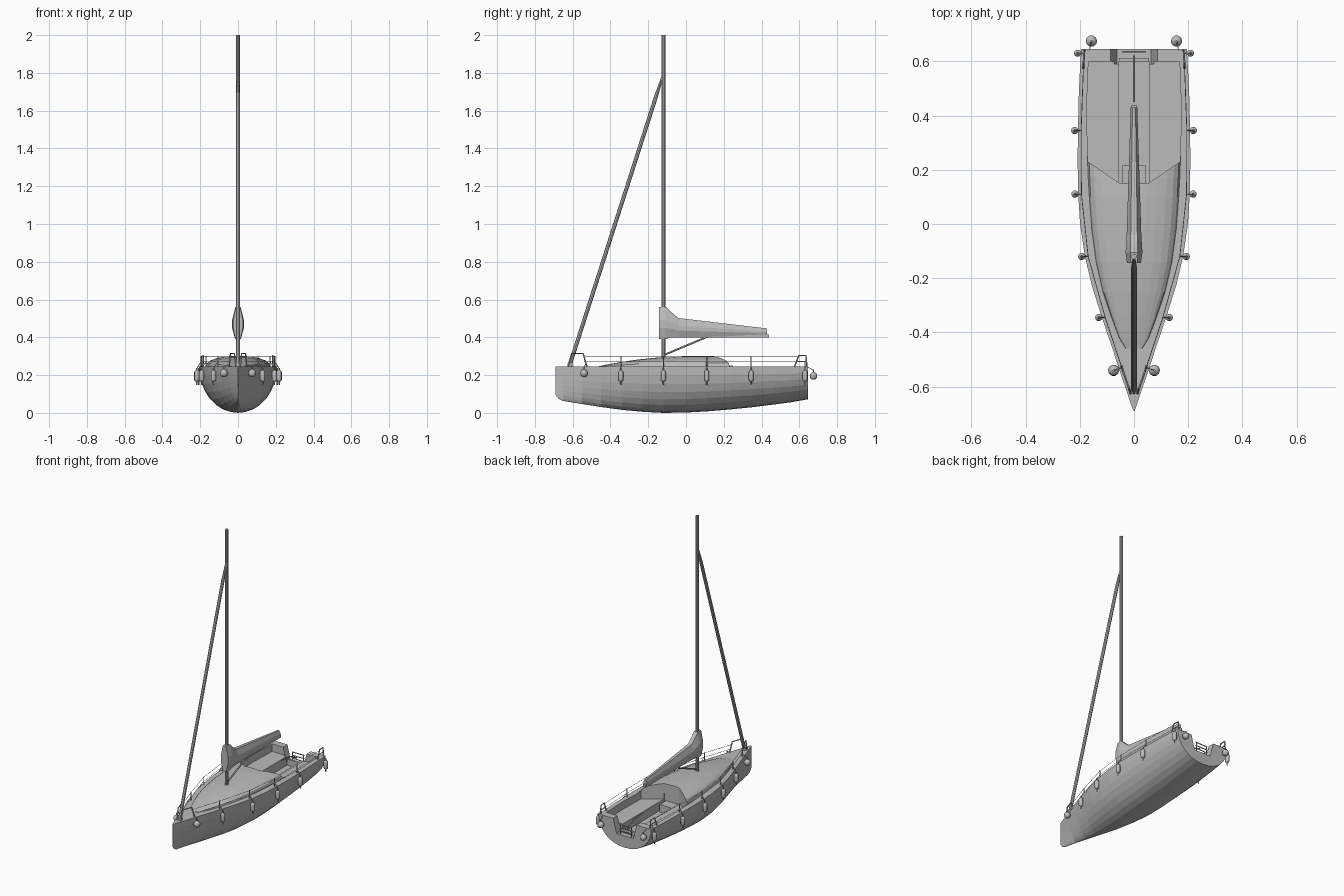
import bpy, bmesh, math
from mathutils import Vector

if "Cube" in bpy.data.objects:
    bpy.data.objects.remove(bpy.data.objects["Cube"])

grey = bpy.data.materials.new("light_grey")
grey.diffuse_color = (0.5, 0.5, 0.5, 1)
grey.use_nodes = True
grey.node_tree.nodes["Principled BSDF"].inputs["Base Color"].default_value = grey.diffuse_color
DECK = 0.246


def finish(name, bm):
    bmesh.ops.recalc_face_normals(bm, faces=bm.faces)
    me = bpy.data.meshes.new(name)
    bm.to_mesh(me)
    bm.free()
    me.materials.append(grey)
    ob = bpy.data.objects.new(name, me)
    bpy.context.collection.objects.link(ob)
    return ob


def loft(name, sections):
    """Skin a row of closed sections and cap both ends."""
    bm = bmesh.new()
    rings = [[bm.verts.new(p) for p in s] for s in sections]
    n = len(rings[0])
    for a, b in zip(rings, rings[1:]):
        for i in range(n):
            j = (i + 1) % n
            bm.faces.new((a[i], a[j], b[j], b[i]))
    bm.faces.new(rings[0])
    bm.faces.new(rings[-1])
    return finish(name, bm)


def prism(name, outline, z0, z1):
    return loft(name, [[(x, y, z) for x, y in outline] for z in (z0, z1)])


def box(name, x0, x1, y0, y1, z0, z1):
    return prism(name, [(x0, y0), (x1, y0), (x1, y1), (x0, y1)], z0, z1)


def tube(name, pts, r, sides=6, r_end=None):
    """Round bar along a path."""
    pts = [Vector(p) for p in pts]
    rings = []
    for i, p in enumerate(pts):
        d = (pts[min(i + 1, len(pts) - 1)] - pts[max(i - 1, 0)]).normalized()
        u = d.cross(Vector((1, 0, 0)) if abs(d.x) < 0.8 else Vector((0, 0, 1))).normalized()
        v = d.cross(u)
        rr = r_end if r_end and i == len(pts) - 1 else r
        rings.append([p + rr * (math.cos(a) * u + math.sin(a) * v)
                      for a in (2 * math.pi * k / sides for k in range(sides))])
    return loft(name, rings)


def lathe(name, x, y, profile, sides=10):
    """Stack of rings about a vertical axis, given as (radius, z)."""
    ob = loft(name, [[(x + r * math.cos(2 * math.pi * k / sides),
                       y + r * math.sin(2 * math.pi * k / sides), z)
                      for k in range(sides)] for r, z in profile])
    ob.data.shade_smooth()
    ob.data.set_sharp_from_angle(angle=math.radians(40))
    return ob


def interp(table, y):
    for a, b in zip(table, table[1:]):
        if y <= b[0]:
            t = (y - a[0]) / (b[0] - a[0])
            return [p + t * (q - p) for p, q in zip(a, b)][1:]
    return list(table[-1][1:])


# Hull: stations of (y, half beam, keel height, bow sharpness)
HULL = [(-0.69, 0.002, 0.095, 1.3), (-0.675, 0.008, 0.075, 1.3), (-0.65, 0.016, 0.063, 1.3),
        (-0.55, 0.050, 0.047, 1.25), (-0.45, 0.083, 0.031, 1.2), (-0.34, 0.120, 0.016, 1.1),
        (-0.23, 0.155, 0.006, 1.0), (-0.12, 0.181, 0.0, 0.95), (0.0, 0.199, 0.002, 0.9),
        (0.11, 0.206, 0.008, 0.9), (0.23, 0.208, 0.018, 0.9), (0.35, 0.207, 0.030, 0.9),
        (0.47, 0.204, 0.045, 0.9), (0.56, 0.200, 0.057, 0.9), (0.645, 0.195, 0.072, 0.9)]


def hull_section(y, b, zk, p):
    half = []
    for k in range(9):
        t = math.pi / 2 * k / 8
        half.append((b * max(math.cos(t), 0) ** p, DECK - (DECK - zk) * math.sin(t)))
    pts = half + [(-x, z) for x, z in half[-2::-1]]
    return [(x, y, z) for x, z in pts]


hull = loft("hull", [hull_section(*s) for s in HULL])

# Cabin roof: stations of (y, half width, crown height)
CABIN = [(-0.46, 0.03, 0.247), (-0.42, 0.055, 0.256), (-0.34, 0.085, 0.270),
         (-0.25, 0.115, 0.283), (-0.14, 0.140, 0.294), (-0.02, 0.156, 0.300),
         (0.10, 0.165, 0.302), (0.17, 0.169, 0.300), (0.25, 0.172, 0.294)]


def cabin_section(y, w, top):
    arch = [(w * math.cos(math.pi * k / 12),
             DECK + (top - DECK) * math.sin(math.pi * k / 12) ** 0.8) for k in range(1, 12)]
    return [(x, y, z) for x, z in [(w, DECK - 0.01), (w, DECK)] + arch + [(-w, DECK), (-w, DECK - 0.01)]]


cabin = loft("cabin_roof", [cabin_section(*s) for s in CABIN])

# Cockpit cutters: seat recess, footwell and transom opening
cuts = [prism("seat_cutter", [(-0.168, 0.6), (-0.175, 0.42), (-0.170, 0.23), (-0.055, 0.152),
                              (0.055, 0.152), (0.170, 0.23), (0.175, 0.42), (0.168, 0.6)], 0.195, 0.5),
        box("footwell_cutter", -0.055, 0.055, 0.148, 0.612, 0.135, 0.5),
        loft("transom_cutter", [[(-0.062, y, 0.15), (0.062, y, 0.15), (0.1, y, 0.3), (-0.1, y, 0.3)]
                                for y in (0.59, 0.7)])]
for c in cuts:
    c.hide_render = True
    c.hide_set(True)
    for ob in ((hull, cabin) if c is cuts[0] else (hull,)):
        m = ob.modifiers.new(c.name, 'BOOLEAN')
        m.operation, m.solver, m.object = 'DIFFERENCE', 'EXACT', c

# Cockpit fittings
box("companionway_step", -0.045, 0.045, 0.148, 0.215, 0.13, 0.185)
box("transom_sill", -0.055, 0.055, 0.598, 0.612, 0.13, 0.175)
tube("tiller", [(0, 0.45, 0.235), (0, 0.55, 0.225), (0, 0.62, 0.19)], 0.004)
for s in (-1, 1):
    tube("ladder_rail", [(s * 0.04, 0.635, 0.15), (s * 0.04, 0.635, 0.215)], 0.003)
for z in (0.17, 0.19, 0.212):
    tube("ladder_rung", [(-0.045, 0.635, z), (0.045, 0.635, z)], 0.003)

# Mast and furled headsail
tube("mast", [(0, -0.12, 0.25), (0, -0.12, 2.0)], 0.0105, 10)
foot, head = Vector((0, -0.618, 0.245)), Vector((0, -0.125, 1.78))
tube("furled_headsail", [foot, foot.lerp(head, 0.93), head], 0.0105, 8, 0.005)
lathe("furling_drum", 0, -0.613, [(0.014, 0.246), (0.014, 0.262)])

# Sail cover: stations of (y, bottom, top, half width)
COVER = [(-0.143, 0.39, 0.56, 0.026), (-0.105, 0.39, 0.56, 0.031), (-0.085, 0.398, 0.54, 0.030),
         (-0.04, 0.40, 0.502, 0.027), (0.43, 0.408, 0.447, 0.012)]
loft("sail_cover", [[(0.5 * w, y, b), (w, y, b + 0.35 * (t - b)), (w, y, b + 0.6 * (t - b)),
                     (0.45 * w, y, t), (-0.45 * w, y, t), (-w, y, b + 0.6 * (t - b)),
                     (-w, y, b + 0.35 * (t - b)), (-0.5 * w, y, b)] for y, b, t, w in COVER])
box("boom", -0.010, 0.010, -0.12, 0.44, 0.398, 0.416)
tube("boom_vang", [(0, -0.12, 0.305), (0, 0.11, 0.402)], 0.005)

# Rails, lifelines and fenders on both sides
STATIONS = (-0.345, -0.12, 0.11, 0.345)
for s in (-1, 1):
    def edge(y, z, inset=0.012):
        return (s * (interp(HULL, y)[0] - inset), y, z)

    tube("bow_rail", [edge(-0.625, DECK), edge(-0.605, 0.315), edge(-0.545, 0.315),
                      edge(-0.525, DECK)], 0.004)
    tube("stern_rail", [edge(0.575, DECK), edge(0.597, 0.303), edge(0.635, 0.303),
                        edge(0.64, DECK)], 0.004)
    tube("stern_rail_bar", [edge(0.585, 0.272), edge(0.638, 0.272)], 0.003)
    for z in (0.27, 0.298):
        tube("lifeline", [edge(y, z) for y in (-0.54,) + STATIONS + (0.59,)], 0.0014, 4)
    for y in STATIONS:
        tube("stanchion", [edge(y, DECK - 0.01), edge(y, 0.302)], 0.0028)
    for y in STATIONS + (0.63,):
        x = edge(y, 0, -0.012)[0]
        lathe("fender", x, y, [(0.003, 0.148), (0.004, 0.165), (0.012, 0.171), (0.0135, 0.177),
                               (0.0135, 0.214), (0.012, 0.220), (0.004, 0.226), (0.003, 0.238)])
        tube("fender_rope", [(x, y, 0.235), edge(y, 0.272)], 0.0016, 4)
    for x, y, z, tie in ((0.075, -0.54, 0.21, edge(-0.53, 0.262)),
                         (0.157, 0.675, 0.195, (s * 0.165, 0.64, DECK))):
        ball = [(0.021 * math.sin(a), z - 0.021 * math.cos(a))
                for a in (math.pi * k / 8 for k in range(1, 8))]
        lathe("ball_fender", s * x, y, ball + [(0.004, z + 0.022), (0.004, z + 0.034)])
        tube("ball_rope", [(s * x, y, z + 0.03), tie], 0.0016, 4)
